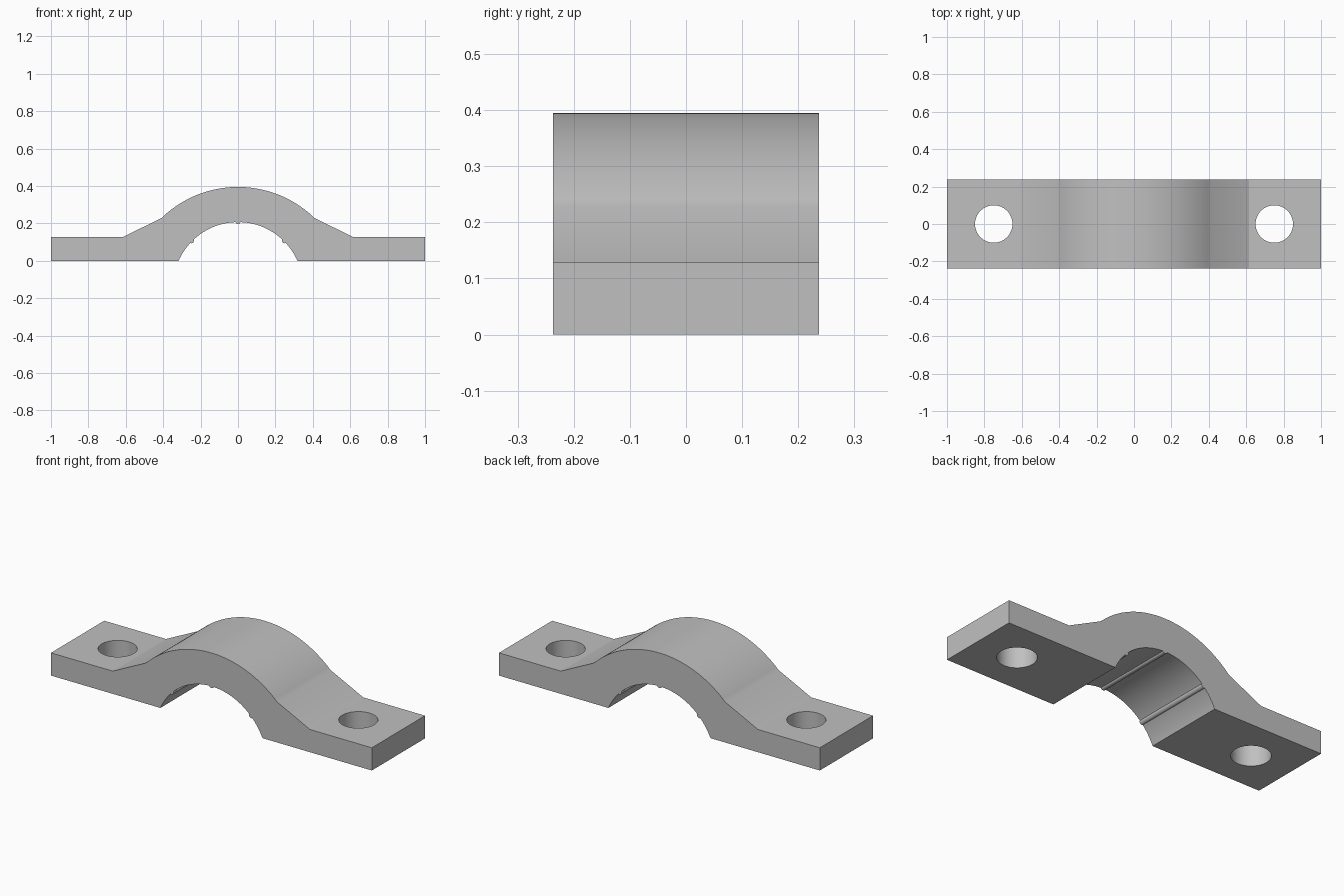
import bpy, bmesh, math

if "Cube" in bpy.data.objects:
    bpy.data.objects.remove(bpy.data.objects["Cube"])

HALF_DEPTH = 0.237
TAB_H = 0.128
HOLE_X, HOLE_R = 0.75, 0.1

steel = bpy.data.materials.new("plain_grey")
steel.use_nodes = True
grey = (0.53, 0.53, 0.53, 1)
steel.diffuse_color = grey
steel.node_tree.nodes["Principled BSDF"].inputs["Base Color"].default_value = grey


def arc(half_chord, z_end, z_top, steps):
    """Circular arc from -x over the crown to +x; returns points, radius, centre z."""
    rise = z_top - z_end
    r = (half_chord ** 2 + rise ** 2) / (2 * rise)
    cz = z_top - r
    a = math.asin(half_chord / r)
    angles = [-a + 2 * a * i / steps for i in range(steps + 1)]
    return [(r * math.sin(t), cz + r * math.cos(t)) for t in angles], r, cz


# Outer crown of the strap
outer, _, _ = arc(0.41, 0.228, 0.395, 48)

# Inner saddle, with three small half-round gripping ribs
saddle, r, cz = arc(0.318, 0, 0.207, 64)
RIB = 0.013
ribs = [-math.pi / 4, 0, math.pi / 4]
half = math.asin(0.318 / r)
samples = [(-half + 2 * half * i / 64, 0) for i in range(65)]
samples = [s for s in samples if all(abs(s[0] - c) > RIB / r * 1.1 for c in ribs)]
for c in ribs:
    for i in range(13):
        t = math.pi * i / 12
        samples.append((c - RIB / r * math.cos(t), 0.7 * RIB * math.sin(t)))
samples.sort()
inner = [((r - d) * math.sin(t), cz + (r - d) * math.cos(t)) for t, d in samples]

# Full outline: left tab, crown, right tab, then back along the saddle
outline = [(-1, 0), (-1, TAB_H), (-0.615, TAB_H)] + outer
outline += [(0.615, TAB_H), (1, TAB_H), (1, 0)] + inner[::-1]

# Extrude the outline along y
bm = bmesh.new()
face = bm.faces.new([bm.verts.new((x, -HALF_DEPTH, z)) for x, z in outline])
ext = bmesh.ops.extrude_face_region(bm, geom=[face])
moved = [v for v in ext["geom"] if isinstance(v, bmesh.types.BMVert)]
bmesh.ops.translate(bm, verts=moved, vec=(0, 2 * HALF_DEPTH, 0))
bmesh.ops.recalc_face_normals(bm, faces=bm.faces)
mesh = bpy.data.meshes.new("clamp_strap")
bm.to_mesh(mesh)
bm.free()
strap = bpy.data.objects.new("clamp_strap", mesh)
bpy.context.collection.objects.link(strap)
mesh.materials.append(steel)

# Bolt holes through both tabs
for side, name in ((-1, "right"), (1, "left")):
    bpy.ops.mesh.primitive_cylinder_add(vertices=64, radius=HOLE_R, depth=0.6,
                                        location=(side * HOLE_X, 0, TAB_H / 2))
    cutter = bpy.context.object
    cutter.name = name + "_hole_cutter"
    cutter.data.materials.append(steel)
    cutter.hide_render = True
    cut = strap.modifiers.new(name + "_bolt_hole", "BOOLEAN")
    cut.object = cutter
    cut.operation = "DIFFERENCE"
    cut.solver = "EXACT"
    bpy.ops.object.select_all(action="DESELECT")
    strap.select_set(True)
    bpy.context.view_layer.objects.active = strap
    bpy.ops.object.modifier_apply(modifier=cut.name)
    bpy.data.objects.remove(cutter)

bpy.ops.object.shade_smooth_by_angle(angle=math.radians(22))
